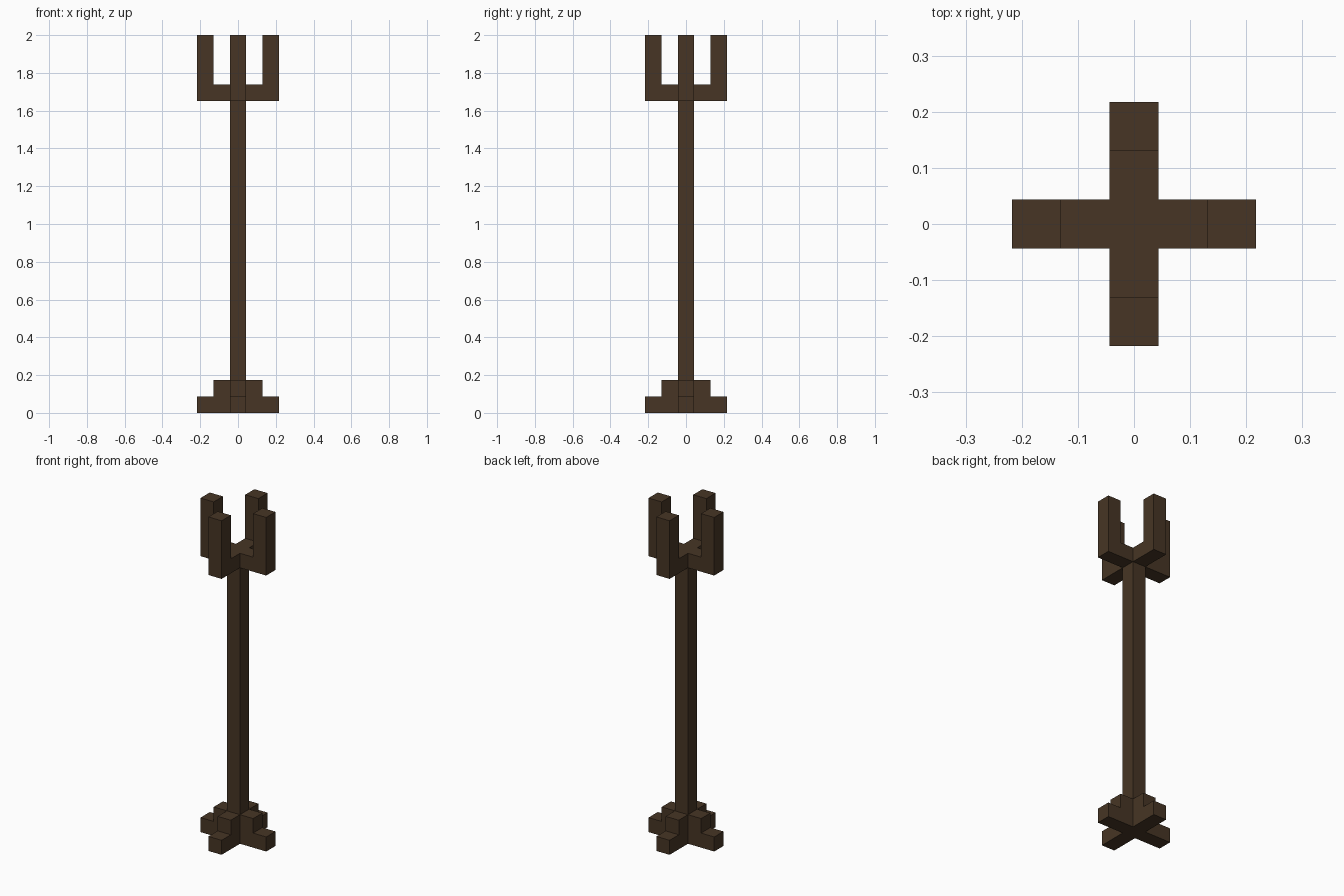
import bpy, bmesh

if "Cube" in bpy.data.objects:
    bpy.data.objects.remove(bpy.data.objects["Cube"], do_unlink=True)

U = 2 / 23          # one block unit; the post stand is 23 units tall
H = U / 2           # half the thickness of every beam

wood = bpy.data.materials.new("dark_brown_wood")
wood.use_nodes = True
colour = (0.0625, 0.0360, 0.0180, 1)
wood.diffuse_color = colour
bsdf = next(n for n in wood.node_tree.nodes if n.type == 'BSDF_PRINCIPLED')
bsdf.inputs["Base Color"].default_value = colour
bsdf.inputs["Roughness"].default_value = 0.9


def prism(name, outline, z0, z1):
    """Extrude a counter-clockwise outline from z0 up to z1."""
    bm = bmesh.new()
    base = bm.faces.new([bm.verts.new((x, y, z0)) for x, y in outline])
    top = bmesh.ops.extrude_face_region(bm, geom=[base], use_keep_orig=True)
    moved = [v for v in top["geom"] if isinstance(v, bmesh.types.BMVert)]
    bmesh.ops.translate(bm, vec=(0, 0, z1 - z0), verts=moved)
    bmesh.ops.recalc_face_normals(bm, faces=bm.faces)
    mesh = bpy.data.meshes.new(name)
    bm.to_mesh(mesh)
    bm.free()
    mesh.materials.append(wood)
    obj = bpy.data.objects.new(name, mesh)
    bpy.context.collection.objects.link(obj)
    return obj


def square(cx, cy):
    return [(cx - H, cy - H), (cx + H, cy - H), (cx + H, cy + H), (cx - H, cy + H)]


def cross(reach):
    """Plus-shaped outline: one arm turned through four quarter turns."""
    pts, arm = [], [(reach, -H), (reach, H), (H, H)]
    for _ in range(4):
        pts += arm
        arm = [(-y, x) for x, y in arm]
    return pts


# Stepped foot
prism("foot_lower_cross", cross(2.5 * U), 0, U)
prism("foot_upper_cross", cross(1.5 * U), U, 2 * U)

# Central post
prism("post", square(0, 0), 2 * U, 19 * U)

# Cradle on top: cross-shaped floor and four upright prongs
prism("cradle_cross", cross(2.5 * U), 19 * U, 20 * U)
for side, dx, dy in (("left", 1, 0), ("right", -1, 0), ("front", 0, -1), ("back", 0, 1)):
    prism(side + "_prong", square(2 * U * dx, 2 * U * dy), 20 * U, 23 * U)
